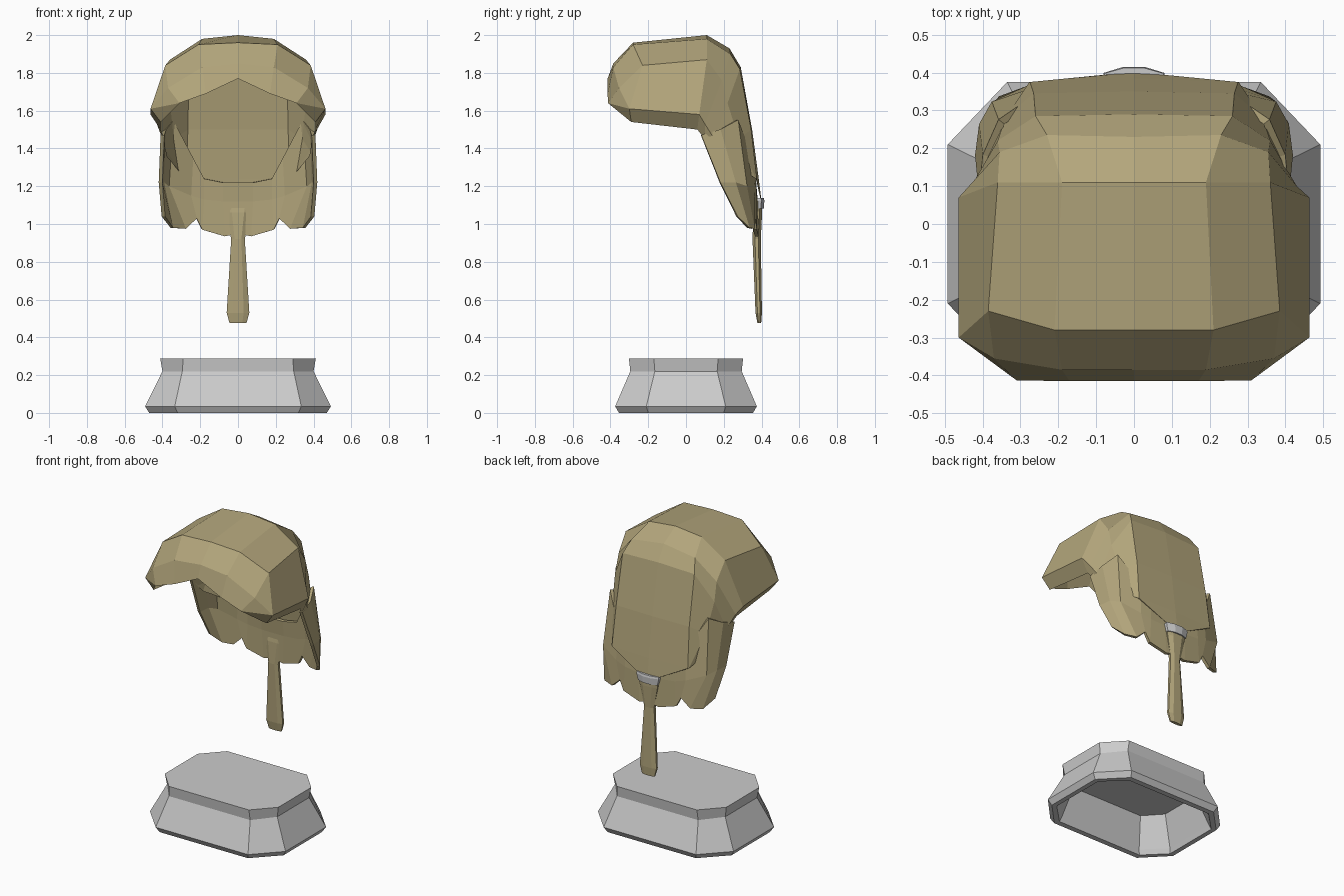
import bpy, bmesh

hair = bpy.data.materials.new("hair_tan")
hair.diffuse_color = (0.45, 0.38, 0.20, 1)


def loft(name, rows, closed=False, caps=(), mat=None):
    """Skin a list of equally long point rows with quads."""
    bm = bmesh.new()
    grid = [[bm.verts.new(p) for p in row] for row in rows]
    n = len(rows[0])
    for r0, r1 in zip(grid, grid[1:]):
        for i in range(n if closed else n - 1):
            j = (i + 1) % n
            bm.faces.new((r0[i], r0[j], r1[j], r1[i]))
    for c in caps:
        bm.faces.new(grid[c])
    bmesh.ops.remove_doubles(bm, verts=bm.verts, dist=0.0005)
    bmesh.ops.recalc_face_normals(bm, faces=bm.faces)
    me = bpy.data.meshes.new(name)
    bm.to_mesh(me)
    bm.free()
    ob = bpy.data.objects.new(name, me)
    bpy.context.collection.objects.link(ob)
    if mat:
        me.materials.append(mat)
    return ob


def mirrored(half):
    """Half row from centre to right side -> full row."""
    return [(-x, y, z) for x, y, z in reversed(half[1:])] + half


def octagon(hx, hy, cx, cy, z, y0=0):
    """Rectangle with cut corners; cx, cy are the straight half lengths."""
    return [(sx * a, y0 + sy * b, z) for sx, sy, a, b in (
        (1, -1, hx, cy), (1, 1, hx, cy), (1, 1, cx, hy), (-1, 1, cx, hy),
        (-1, 1, hx, cy), (-1, -1, hx, cy), (-1, -1, cx, hy), (1, -1, cx, hy))]


# Neck pedestal, hollow underneath
loft("pedestal", [
    octagon(.36, .25, .26, .14, .22), octagon(.43, .31, .30, .18, .03),
    octagon(.44, .32, .31, .19, 0), octagon(.47, .355, .32, .20, 0),
    octagon(.492, .375, .335, .21, .035), octagon(.40, .295, .295, .165, .22),
    octagon(.412, .302, .29, .17, .288)], closed=True, caps=(0, -1))

# Hair cap: rows run from the fringe over the crown to the tie
fringe_side, fringe_lip = (.463, -.30, 1.61), (.41, -.29, 1.54)
corner, nape, tie = (.31, -.413, 1.64), (.28, .37, 1.24), (.07, .395, 1.13)
cap = [
    [(0, -.415, 1.77), (.17, -.415, 1.69), corner, corner, corner],
    [(0, -.385, 1.85), (.19, -.385, 1.83), (.37, -.355, 1.72), fringe_side, fringe_lip],
    [(0, -.28, 1.96), (.21, -.28, 1.95), (.385, -.23, 1.84), fringe_side, fringe_lip],
    [(0, .11, 2.0), (.19, .11, 1.98), (.36, .11, 1.87), (.463, .07, 1.58), (.41, .06, 1.50)],
    [(0, .23, 1.93), (.23, .235, 1.90), (.355, .19, 1.76), (.43, .10, 1.53), (.39, .10, 1.45)],
    [(0, .29, 1.83), (.26, .285, 1.82), (.36, .22, 1.64), (.40, .15, 1.45), (.385, .14, 1.40)],
    [(0, .35, 1.5), (.265, .345, 1.5), (.34, .28, 1.45), (.38, .20, 1.39), (.38, .18, 1.36)],
    [(0, .385, 1.24), (.275, .375, 1.24), nape, nape, nape],
    [(0, .40, 1.12), tie, tie, tie, tie]]
loft("hair_cap", [mirrored(r) for r in cap], mat=hair)

# Loose lower hair with a ragged hem
skirt = [
    [(0, .36, 1.22), (.08, .36, 1.22), (.18, .36, 1.24), (.24, .345, 1.35),
     (.35, .27, 1.55), (.39, .18, 1.50), (.40, .08, 1.47)],
    [(0, .37, 1.12), (.08, .37, 1.12), (.18, .365, 1.13), (.25, .355, 1.15),
     (.37, .315, 1.2), (.40, .26, 1.22), (.41, .18, 1.22)],
    [(0, .375, .95), (.07, .375, .935), (.19, .365, .97), (.22, .36, 1.03),
     (.28, .355, .975), (.35, .33, .98), (.395, .27, 1.04)]]
ob = loft("lower_hair", [mirrored(r) for r in skirt], mat=hair)
mod = ob.modifiers.new("thickness", 'SOLIDIFY')
mod.thickness = .02
mod.offset = 0

# Ponytail: (half width, y centre, half depth, z)
tail = [(.075, .385, .018, 1.12), (.065, .380, .023, 1.06), (.036, .374, .022, .92),
        (.060, .385, .017, .53), (.045, .388, .010, .475)]
loft("ponytail", [octagon(w, d, w * .5, d * .4, z, y) for w, y, d, z in tail],
     closed=True, caps=(0, -1), mat=hair)

# Hair tie
loft("hair_tie", [octagon(w, d, w * .35, d * .4, z, .388) for w, d, z in
                  ((.070, .024, 1.082), (.081, .027, 1.125), (.078, .024, 1.138))],
     closed=True, caps=(0, -1))
